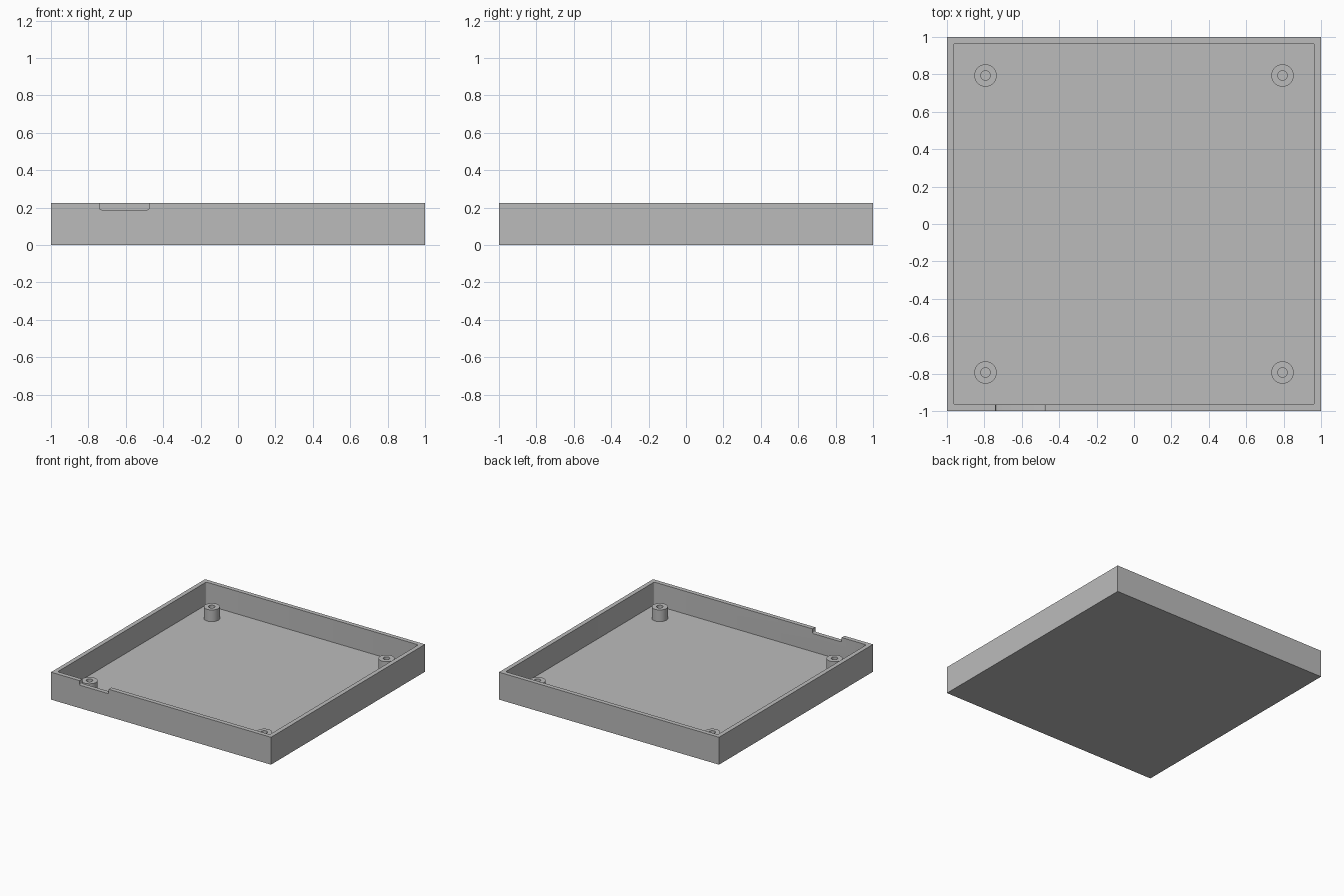
import bpy
import bmesh
import math
from mathutils import Vector

HEIGHT = 0.225
WALL = 0.036
FLOOR = 0.038
POST_TOP = 0.134
POST_AT = 0.794

default = bpy.data.objects.get("Cube")
if default:
    bpy.data.objects.remove(default, do_unlink=True)

grey = bpy.data.materials.new("plain grey")
grey.use_nodes = True
grey.diffuse_color = (0.5, 0.5, 0.5, 1)
grey.node_tree.nodes["Principled BSDF"].inputs["Base Color"].default_value = grey.diffuse_color


def add_object(name, bm):
    bmesh.ops.recalc_face_normals(bm, faces=bm.faces)
    mesh = bpy.data.meshes.new(name)
    bm.to_mesh(mesh)
    bm.free()
    mesh.materials.append(grey)
    obj = bpy.data.objects.new(name, mesh)
    bpy.context.collection.objects.link(obj)
    return obj


def box(name, low, high, round_axis=None, radius=0.01):
    """Box between two corners, with the edges along one axis rounded."""
    low, high = Vector(low), Vector(high)
    bm = bmesh.new()
    bmesh.ops.create_cube(bm, size=1)
    for v in bm.verts:
        v.co = (low + high) / 2 + v.co * (high - low)
    if round_axis is not None:
        edges = [e for e in bm.edges
                 if abs((e.verts[0].co - e.verts[1].co)[round_axis]) > 0.001]
        bmesh.ops.bevel(bm, geom=edges, offset=radius, segments=4,
                        profile=0.5, affect='EDGES')
    return add_object(name, bm)


def cut(target, cutter):
    cutter.hide_render = True
    mod = target.modifiers.new("cut", 'BOOLEAN')
    mod.operation = 'DIFFERENCE'
    mod.solver = 'EXACT'
    mod.object = cutter
    bpy.context.view_layer.objects.active = target
    bpy.ops.object.modifier_apply(modifier=mod.name)
    bpy.data.objects.remove(cutter, do_unlink=True)


# Open tray: solid block, hollowed, with a shallow notch in the front wall
tray = box("tray", (-1, -1, 0), (1, 1, HEIGHT))
inner = 1 - WALL
cut(tray, box("hollow_cutter", (-inner, -inner, FLOOR), (inner, inner, 0.5), 2))
cut(tray, box("notch_cutter", (-0.74, -1.1, 0.188), (-0.475, -0.94, 0.4), 1))


# Hollow screw post, turned from a three-sided profile
def post(name, x, y):
    bm = bmesh.new()
    profile = [(0.06, FLOOR), (0.06, POST_TOP), (0.025, POST_TOP), (0.025, FLOOR)]
    verts = [bm.verts.new((r, 0, z)) for r, z in profile]
    edges = [bm.edges.new(pair) for pair in zip(verts, verts[1:])]
    bmesh.ops.spin(bm, geom=verts + edges, cent=(0, 0, 0), axis=(0, 0, 1),
                   angle=math.tau, steps=48)
    bmesh.ops.remove_doubles(bm, verts=bm.verts, dist=0.0001)
    bmesh.ops.translate(bm, verts=bm.verts, vec=(x, y, 0))
    obj = add_object(name, bm)
    # Make the rim face up
    rim = max(obj.data.polygons, key=lambda p: p.center.z)
    if rim.normal.z < 0:
        obj.data.flip_normals()
    return obj


parts = [tray]
for side, x in (("left", POST_AT), ("right", -POST_AT)):
    for end, y in (("front", -POST_AT), ("back", POST_AT)):
        parts.append(post(f"{end}_{side}_post", x, y))

# Smooth the round surfaces, keep the corners sharp
bpy.ops.object.select_all(action='DESELECT')
for obj in parts:
    obj.select_set(True)
bpy.context.view_layer.objects.active = tray
bpy.ops.object.shade_smooth_by_angle(angle=math.radians(30))
